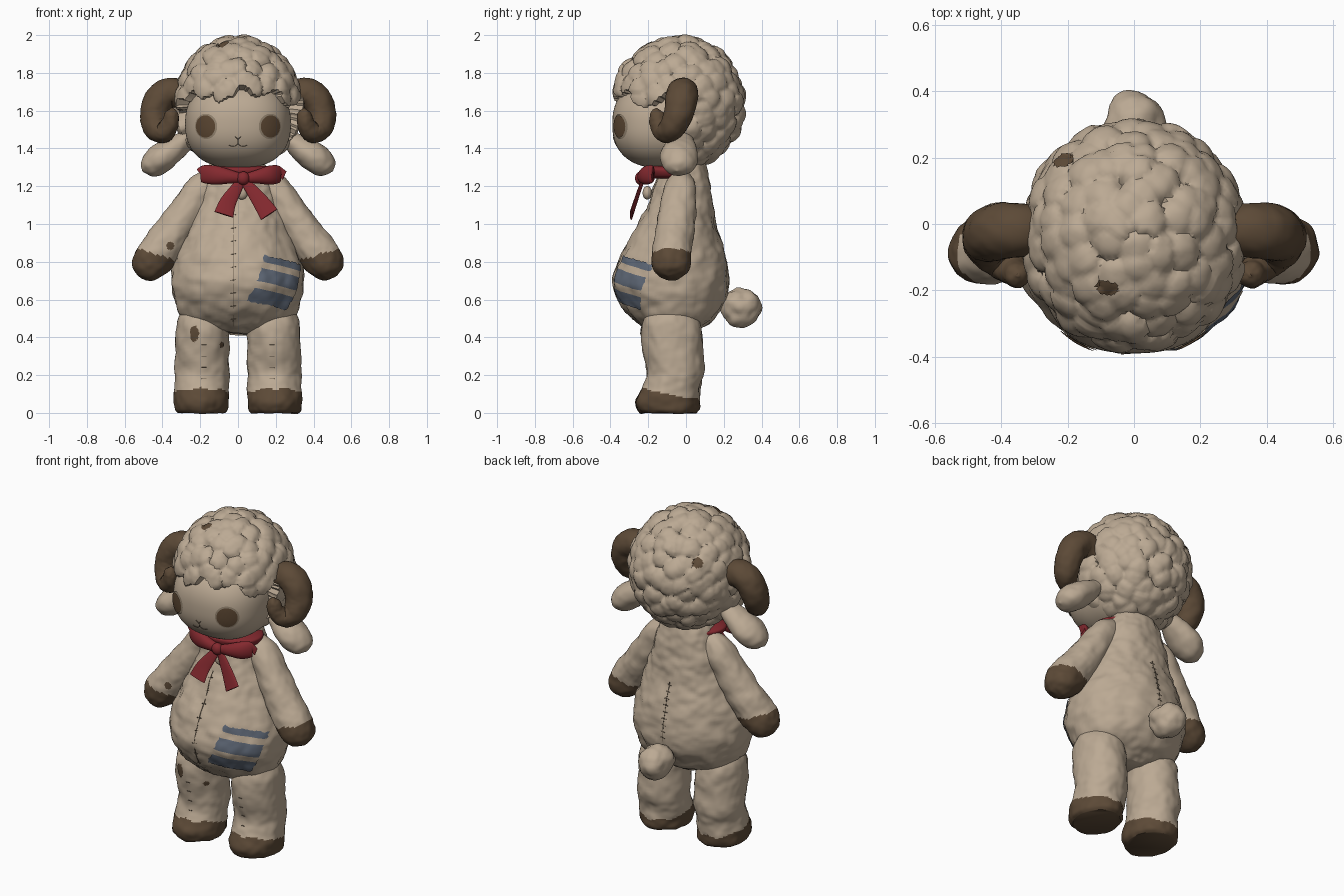
import bpy, bmesh, math, random
from mathutils import Vector, noise, kdtree
from mathutils.bvhtree import BVHTree

if "Cube" in bpy.data.objects:
    bpy.data.objects.remove(bpy.data.objects["Cube"])

random.seed(4)


def mat(name, r, g, b):
    m = bpy.data.materials.new(name)
    m.diffuse_color = (r, g, b, 1)
    m.use_nodes = True
    m.node_tree.nodes["Principled BSDF"].inputs["Base Color"].default_value = m.diffuse_color
    return m


CREAM = mat("cream_wool", 0.50, 0.40, 0.295)
BROWN = mat("brown_felt", 0.108, 0.068, 0.038)
EYE = mat("eye_brown", 0.105, 0.062, 0.032)
RED = mat("red_ribbon", 0.23, 0.022, 0.028)
BLUE = mat("blue_stripe", 0.115, 0.14, 0.185)
THREAD = mat("dark_thread", 0.14, 0.105, 0.07)
RIM = mat("eye_rim", 0.30, 0.235, 0.165)


def make(name, verts, faces, mats, rule=None, bump=0.0, freq=11, out=None):
    """Mesh object with optional surface lumps and a material rule per face."""
    bm = bmesh.new()
    vs = [bm.verts.new(v) for v in verts]
    for f in faces:
        bm.faces.new([vs[i] for i in f])
    bmesh.ops.recalc_face_normals(bm, faces=bm.faces)
    if out and sum(f.normal.dot(out) for f in bm.faces) < 0:
        bmesh.ops.reverse_faces(bm, faces=bm.faces)
    bm.normal_update()
    if bump:
        moved = [v.co + v.normal * bump * (noise.noise(v.co * freq)
                 + 0.5 * noise.noise(v.co * freq * 2.5)) for v in bm.verts]
        for v, co in zip(bm.verts, moved):
            v.co = co
    me = bpy.data.meshes.new(name)
    bm.to_mesh(me)
    bm.free()
    for m in mats:
        me.materials.append(m)
    for p in me.polygons:
        p.use_smooth = True
        if rule:
            p.material_index = rule(p)
    me.set_sharp_from_angle(angle=math.radians(50))
    ob = bpy.data.objects.new(name, me)
    bpy.context.collection.objects.link(ob)
    return ob


def tube(name, pts, mats, n=40, steps=8, flat=False, **kw):
    """Smooth loft through (x, y, z, radius_along_y, radius_across) stations."""
    P = [pts[0]] + list(pts) + [pts[-1]]
    rows = []
    for i in range(1, len(P) - 2):
        for s in range(steps + (i == len(P) - 3)):
            t = s / steps
            rows.append([0.5 * (2 * b + (c - a) * t + (2 * a - 5 * b + 4 * c - d) * t * t
                         + (3 * b - a - 3 * c + d) * t ** 3)
                         for a, b, c, d in zip(P[i - 1], P[i], P[i + 1], P[i + 2])])
    verts, faces = [], []
    for i, r in enumerate(rows):
        t = Vector(rows[min(i + 1, len(rows) - 1)][:3]) - Vector(rows[max(i - 1, 0)][:3])
        t = Vector((0, 0, 1)) if flat else t.normalized()
        u = Vector((0, 1, 0))
        u = (u - t * u.dot(t)).normalized()
        w = t.cross(u)
        for k in range(n):
            a = 2 * math.pi * k / n
            verts.append(Vector(r[:3]) + u * max(r[3], .001) * math.cos(a)
                         + w * max(r[4], .001) * math.sin(a))
    for i in range(len(rows) - 1):
        for k in range(n):
            k2 = (k + 1) % n
            faces.append((i * n + k, i * n + k2, i * n + n + k2, i * n + n + k))
    faces += [tuple(range(n)), tuple(range(len(verts) - n, len(verts)))]
    return make(name, verts, faces, mats, **kw)


def ball(name, c, r, mats, shape=None, sub=4, **kw):
    """Ellipsoid; shape maps each unit direction to a radius factor."""
    bm = bmesh.new()
    bmesh.ops.create_icosphere(bm, subdivisions=sub, radius=1)
    verts = [Vector(c) + Vector([a * b for a, b in zip(v.co, r)]) * (shape(v.co.normalized()) if shape else 1)
             for v in bm.verts]
    faces = [[v.index for v in f.verts] for f in bm.faces]
    bm.free()
    return make(name, verts, faces, mats, **kw)


def tree(ob):
    return BVHTree.FromPolygons([v.co for v in ob.data.vertices],
                                [tuple(p.vertices) for p in ob.data.polygons])


def cast(bvh, p, d, lift):
    co, no, _, _ = bvh.ray_cast(p - d * 0.35, d)
    if co is None:
        co, no, _, _ = bvh.find_nearest(p)
    return co - d * lift if no.dot(d) > 0 else co + no * lift


def decal(name, ob, c, d, su, sv, mats, lift=.005, tilt=0, shear=0, disc=True, rag=0, rule=None, n=20):
    """Thin plate laid on a surface by casting a grid along d."""
    c, d, bvh = Vector(c), Vector(d).normalized(), tree(ob)
    up = Vector((0, 0, 1)) if abs(d.z) < .9 else Vector((0, 1, 0))
    right = d.cross(up).normalized()
    up = right.cross(d)
    verts = []
    for j in range(n + 1):
        for i in range(n + 1):
            x, y = 2 * i / n - 1, 2 * j / n - 1
            if disc:
                x, y = x * math.sqrt(1 - y * y / 2), y * math.sqrt(1 - x * x / 2)
            if i in (0, n) or j in (0, n):
                x, y = x * (1 + random.uniform(-rag, rag)), y * (1 + random.uniform(-rag, rag))
            x, y = (x + shear * y) * su, y * sv
            x, y = x * math.cos(tilt) - y * math.sin(tilt), x * math.sin(tilt) + y * math.cos(tilt)
            verts.append(cast(bvh, c + right * x + up * y, d, lift))
    m = n + 1
    faces = [(j * m + i, j * m + i + 1, j * m + m + i + 1, j * m + m + i) for j in range(n) for i in range(n)]
    return make(name, verts, faces, mats, rule=rule, out=-d)


def thread(name, ob, xz, d=(0, 1, 0), y=0, r=.004):
    """Sewn line pressed onto a surface through (x, z) points."""
    bvh = tree(ob)
    pts = [(*cast(bvh, Vector((x, y, z)), Vector(d), .0005), r, r) for x, z in xz]
    return tube(name, pts, [THREAD], n=6, steps=3)


# torso: pear-shaped loft given as z, half width, front y, back y
prof = [(.415, .08, -.12, .02), (.44, .2, -.2, .07), (.5, .295, -.285, .15), (.6, .34, -.36, .21),
        (.7, .352, -.385, .228), (.8, .335, -.36, .215), (.9, .3, -.31, .19), (1.0, .262, -.25, .16),
        (1.1, .23, -.205, .145), (1.2, .2, -.17, .13), (1.28, .165, -.14, .115), (1.36, .12, -.1, .08)]
body = tube("body", [(0, (f + b) / 2, z, (b - f) / 2, w) for z, w, f, b in prof],
            [CREAM], n=96, flat=True, bump=.012)

# head
def soft_box(v):
    return 1 / sum(abs(c) ** 2.4 for c in v) ** (1 / 2.4)
face = ball("face", (0, -.12, 1.53), (.28, .27, .235), [CREAM], soft_box, sub=5)

# curly wool cap: rounded cells, left out over the face
HC, HR = Vector((0, -.04, 1.64)), Vector((.34, .352, .355))
cells, N = [], 190
for i in range(N):
    z = 1 - 2 * (i + .5) / N
    a = i * 2.39996
    q = Vector((math.cos(a) * math.sqrt(1 - z * z), math.sin(a) * math.sqrt(1 - z * z), z))
    q = (q + Vector([random.uniform(-.09, .09) for _ in 'xyz'])).normalized()
    p = HC + Vector([s * t for s, t in zip(q, HR)])
    cells.append((q, random.uniform(-.02, .015), p.y < -.11 and p.z < 1.69 - .1 * abs(p.x)))
kd = kdtree.KDTree(N)
for i, cl in enumerate(cells):
    kd.insert(cl[0], i)
kd.balance()
def curls(v):
    _, i, dist = kd.find(v)
    if cells[i][2]:
        return .74
    return .915 + cells[i][1] + .105 * math.sqrt(max(0, 1 - (dist / .21) ** 2))
hair = ball("wool_cap", HC, HR, [CREAM], curls, sub=6, bump=.006, freq=14)

# face details
for s in (-1, 1):
    e = (.162 * s, -.33, 1.517)
    d = (-.35 * s, 1, 0)
    decal("eye_rim", face, e, d, .066, .066, [RIM], lift=.004)
    decal("eye", face, e, d, .056, .057, [EYE], lift=.009)
    thread("mouth", face, [(0, 1.425), (.015 * s, 1.413), (.035 * s, 1.412), (.05 * s, 1.418)], y=-.35, r=.002)
    thread("nose", face, [(0, 1.447), (.016 * s, 1.462)], y=-.35, r=.003)
thread("lip_line", face, [(0, 1.447), (0, 1.425)], y=-.35, r=.0025)

limbs = {}
for s in (-1, 1):
    def side(pts):
        return [(p[0] * s, *p[1:]) for p in pts]
    # arms with brown hands
    limbs["arm", s] = tube("arm", side([
        (.10, -.02, 1.25, .05, .05), (.19, -.03, 1.185, .085, .085), (.275, -.045, 1.06, .097, .094),
        (.355, -.06, .94, .103, .102), (.425, -.075, .845, .105, .106), (.475, -.08, .78, .097, .095),
        (.507, -.083, .738, .064, .064), (.519, -.085, .721, .01, .01)]), [CREAM, BROWN], n=80, bump=.008,
        rule=lambda p: int(p.center.z < .845 + .3 * (abs(p.center.x) - .45)
                           + .004 * math.sin(p.center.x * 60)))
    # legs with brown feet
    limbs["leg", s] = tube("leg", side([
        (.195, -.092, 0, .145, .125), (.195, -.094, .02, .163, .14), (.195, -.096, .07, .168, .146),
        (.193, -.077, .14, .152, .145), (.192, -.055, .22, .15, .144), (.19, -.07, .35, .16, .143),
        (.188, -.08, .47, .155, .14), (.185, -.08, .57, .10, .1)]), [CREAM, BROWN], n=80, flat=True, bump=.008,
        rule=lambda p: int(p.center.z < .083 - .2 * p.center.y + .006 * math.sin(p.center.x * 55)))
    # curled horns
    tube("horn", side([
        (.27, -.02, 1.66, .07, .07), (.35, -.018, 1.695, .082, .08), (.415, -.025, 1.66, .084, .08),
        (.443, -.04, 1.58, .078, .076), (.432, -.075, 1.51, .068, .068), (.39, -.115, 1.488, .056, .056),
        (.36, -.145, 1.53, .046, .046), (.35, -.155, 1.585, .035, .035), (.35, -.155, 1.615, .004, .004)]),
        [BROWN], bump=.004, freq=25)
    # drooping ears
    tube("ear", side([
        (.24, -.02, 1.47, .05, .04), (.31, -.03, 1.42, .08, .06), (.385, -.035, 1.365, .1, .076),
        (.44, -.04, 1.325, .094, .072), (.483, -.045, 1.295, .062, .048), (.502, -.047, 1.28, .003, .003)]),
        [CREAM], bump=.006)
    # ribbon loops and tails
    tube("bow_loop", [(.03, -.228, 1.24, .02, .022), (.03 + .07 * s, -.228, 1.25, .03, .036),
         (.025 + .14 * s, -.21, 1.258, .032, .05), (.015 + .2 * s, -.18, 1.265, .018, .046),
         (.012 + .208 * s, -.175, 1.265, .004, .03)], [RED], n=24)
    tube("bow_tail", [(.025, -.225, 1.24, .008, .02), (.03 + .05 * s, -.25, 1.17, .008, .034),
         (.035 + .09 * s, -.27, 1.11, .008, .044), (.045 + .12 * s, -.29, 1.05, .008, .052)], [RED], n=16)

# neck ribbon, knot and charm
tube("neck_ribbon", [(0, -.075, 1.24, .12, .15), (0, -.075, 1.255, .14, .188), (0, -.075, 1.29, .148, .2),
                     (0, -.075, 1.308, .12, .16)], [RED], n=48, flat=True)
ball("bow_knot", (.028, -.24, 1.242), (.034, .03, .036), [RED], sub=3)
ball("charm", (.02, -.205, 1.165), (.032, .025, .036), [CREAM], sub=3)

# tail
ball("tail", (0, .288, .558), (.092, .107, .102), [CREAM], bump=.016, freq=11)

# striped hip patch
decal("hip_patch", body, (.222, -.32, .69), (-.55, .83, 0), .125, .125, [BLUE, CREAM], lift=.006,
      tilt=-.2, shear=.2, disc=False, rag=.04, rule=lambda p: (0, 0, 1, 0, 0, 1, 0)[p.index // 21 // 3], n=21)

# worn brown spots
spots = [(limbs["leg", -1], (-.23, -.2, .42), (0, 1, 0), .024, .04),
         (limbs["leg", -1], (-.09, -.18, .36), (0, 1, 0), .012, .015),
         (limbs["arm", -1], (-.36, -.15, .885), (0, 1, 0), .02, .022),
         (hair, (-.08, -.19, 1.94), (0, .3, -1), .035, .025),
         (hair, (-.21, .19, 1.8), (.6, -.6, -.5), .03, .03)]
for ob, c, d, a, b in spots:
    decal("worn_spot", ob, c, d, a, b, [BROWN], rag=.2, n=10)

# seams with cross stitches on front and back
for y, d, x0, lo, hi in ((-.3, (0, 1, 0), -.025, .46, 1.08), (.2, (0, -1, 0), 0, .66, 1.0)):
    thread("centre_seam", body, [(x0, lo + (hi - lo) * i / 12) for i in range(13)], d, y, .002)
    for i in range(9):
        z = lo + (hi - lo) * (i + .5) / 9
        thread("cross_stitch", body, [(x0 - .014, z), (x0 + .014, z + .004)], d, y, .002)
for s in (-1, 1):
    for i in range(4):
        z = .18 + .06 * i
        thread("leg_stitch", limbs["leg", s], [(s * .18 - .012, z), (s * .18 + .012, z)], y=-.2, r=.002)
